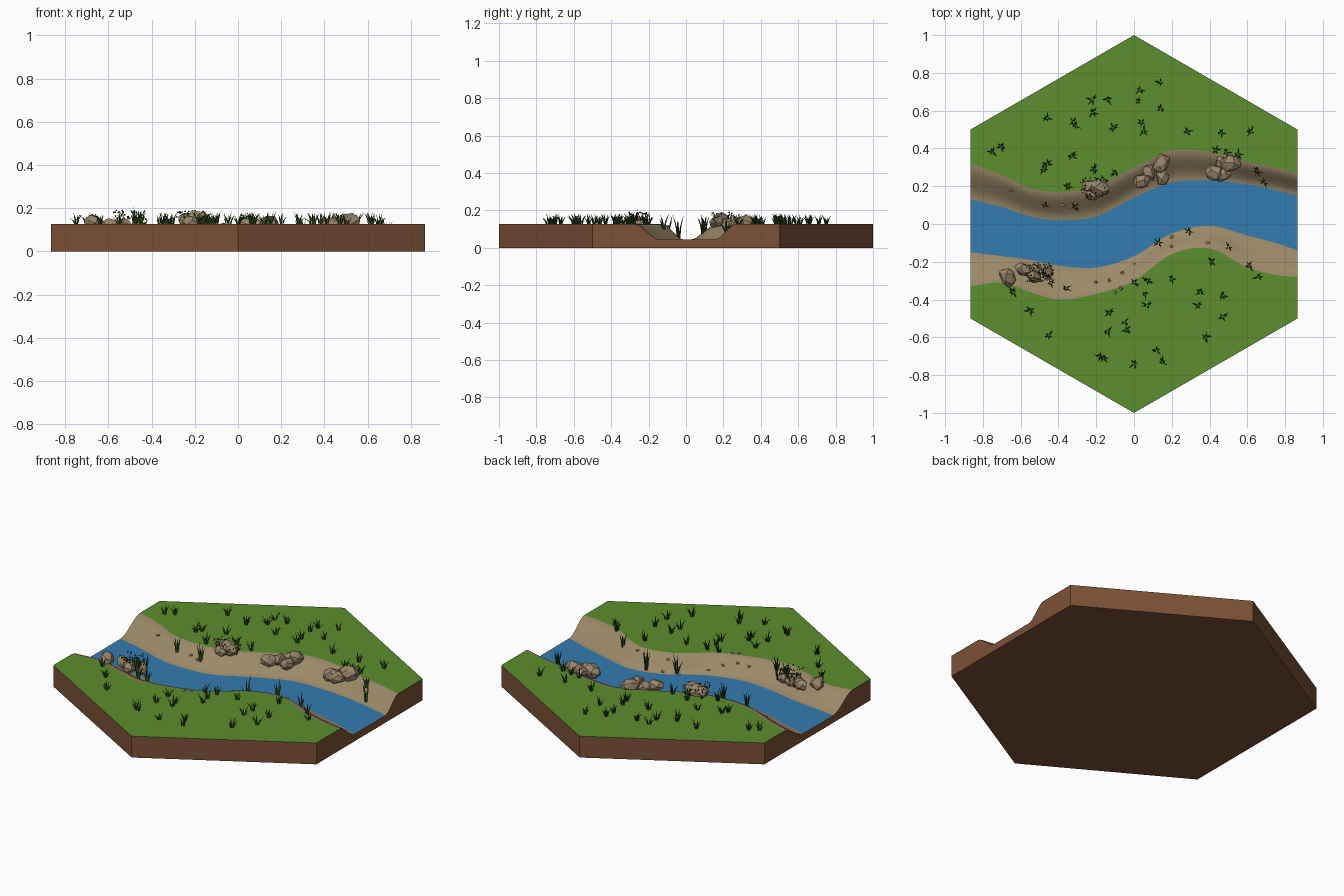
import bpy, bmesh, math, random
from mathutils import Vector, Matrix

if "Cube" in bpy.data.objects:
    bpy.data.objects.remove(bpy.data.objects["Cube"])

random.seed(7)
W, TOP, WATER = math.sqrt(3) / 2, 0.127, 0.043


def srgb(name, r, g, b):
    m = bpy.data.materials.new(name)
    lin = [((c / 255 + 0.055) / 1.055) ** 2.4 for c in (r, g, b)]
    m.diffuse_color = (*lin, 1)
    m.use_nodes = True
    m.node_tree.nodes["Principled BSDF"].inputs["Base Color"].default_value = m.diffuse_color
    return m


GRASS = srgb("grass green", 92, 142, 46)
SAND = srgb("bank sand", 156, 138, 104)
BLUE = srgb("water blue", 52, 124, 176)
SOIL = srgb("soil brown", 124, 81, 55)
STONE = srgb("stone grey brown", 150, 132, 104)
BLADE = srgb("blade dark green", 50, 84, 28)
LEAF = srgb("leaf deep green", 34, 50, 20)

# River lines, sampled at these x stations
XS = [-W, -.7, -.55, -.4, -.2, 0, .2, .4, .6, .75, W]
FRONT_GRASS = [-.33, -.31, -.36, -.40, -.37, -.30, -.16, -.13, -.23, -.27, -.28]
FRONT_WATER = [-.15, -.17, -.19, -.22, -.23, -.17, -.05, -.01, -.06, -.10, -.14]
BACK_WATER = [.13, .09, .04, .02, .04, .14, .22, .23, .21, .18, .15]
BACK_GRASS = [.32, .26, .19, .17, .20, .30, .39, .38, .33, .30, .27]


def line(ys):
    """Smooth curve y(x) through the stations."""
    n = len(XS)
    slope = [(ys[min(i + 1, n - 1)] - ys[max(i - 1, 0)]) /
             (XS[min(i + 1, n - 1)] - XS[max(i - 1, 0)]) for i in range(n)]

    def f(x):
        i = max(k for k in range(n - 1) if XS[k] <= x + 1e-9 or k == 0)
        h = XS[i + 1] - XS[i]
        t = (x - XS[i]) / h
        return ((2*t**3 - 3*t**2 + 1) * ys[i] + (t**3 - 2*t**2 + t) * h * slope[i]
                + (3*t**2 - 2*t**3) * ys[i + 1] + (t**3 - t**2) * h * slope[i + 1])
    return f


fg, fw, bw, bg = map(line, (FRONT_GRASS, FRONT_WATER, BACK_WATER, BACK_GRASS))


def hex_front(x):
    return -(1 - abs(x) / math.sqrt(3))


def hex_back(x):
    return -hex_front(x)


def height(x, y):
    if y < fw(x):
        t = (fw(x) - y) / (fw(x) - fg(x))
    elif y > bw(x):
        t = (y - bw(x)) / (bg(x) - bw(x))
    else:
        t = 0
    t = min(max(t, 0), 1)
    return WATER + (TOP - WATER) * t * t * (3 - 2 * t)


def finish(name, bm, mat, smooth=False):
    me = bpy.data.meshes.new(name)
    bm.to_mesh(me)
    bm.free()
    me.materials.append(mat)
    for p in me.polygons:
        p.use_smooth = smooth
    if smooth:
        me.set_sharp_from_angle(angle=math.radians(40))
    ob = bpy.data.objects.new(name, me)
    bpy.context.collection.objects.link(ob)
    return ob


N = 64
COLS = [-W + 2 * W * i / N for i in range(N + 1)]


def strip(name, lo, hi, rows, mat):
    """Surface between two lines across the tile."""
    bm = bmesh.new()
    grid = []
    for x in COLS:
        ys = [lo(x) + (hi(x) - lo(x)) * j / rows for j in range(rows + 1)]
        grid.append([bm.verts.new((x, y, height(x, y))) for y in ys])
    for a, b in zip(grid, grid[1:]):
        for j in range(rows):
            bm.faces.new((a[j], b[j], b[j + 1], a[j + 1]))
    finish(name, bm, mat, True)


strip("front_grass", hex_front, fg, 4, GRASS)
strip("front_bank", fg, fw, 8, SAND)
strip("water", fw, bw, 4, BLUE)
strip("back_bank", bw, bg, 8, SAND)
strip("back_grass", bg, hex_back, 4, GRASS)

# Soil block: walls following the outline, with a flat bottom
end = lambda x: [(x, lo(x) + (hi(x) - lo(x)) * j / 8)
                 for lo, hi in ((hex_front, fg), (fg, fw), (fw, bw), (bw, bg), (bg, hex_back))
                 for j in range(8)]
outline = ([(x, hex_front(x)) for x in COLS[:-1]] + end(W)
           + [(x, hex_back(x)) for x in COLS[:0:-1]]
           + [(-W, hex_back(W))] + end(-W)[:0:-1])
bm = bmesh.new()
low = [bm.verts.new((x, y, 0)) for x, y in outline]
high = [bm.verts.new((x, y, height(x, y))) for x, y in outline]
for i in range(len(low)):
    k = (i + 1) % len(low)
    bm.faces.new((low[i], low[k], high[k], high[i]))
bm.faces.new(low[::-1])
finish("soil_block", bm, SOIL)


def rock(bm, x, y, z, sx, sy, sz, pts=18):
    """Faceted stone: hull of points spread on an ellipsoid."""
    rot = Matrix.Rotation(random.uniform(0, 6.28), 3, 'Z')
    vs = []
    for i in range(pts):
        c = 1 - 2 * (i + .5) / pts
        a = i * 2.4 + random.uniform(-.3, .3)
        r = math.sqrt(1 - c * c)
        v = rot @ Vector((r * math.cos(a) * sx, r * math.sin(a) * sy, c * sz))
        vs.append(bm.verts.new(v * random.uniform(.9, 1.08) + Vector((x, y, z))))
    res = bmesh.ops.convex_hull(bm, input=vs)
    bmesh.ops.delete(bm, geom=[g for g in res["geom_interior"] if isinstance(g, bmesh.types.BMVert)],
                     context='VERTS')


# Boulders along both banks
bm = bmesh.new()
for x, y, s in [(-.67, -.28, .05), (-.59, -.24, .042), (-.53, -.27, .045), (-.52, -.235, .035),
                (-.46, -.25, .038), (-.19, .19, .055), (-.24, .2, .04), (-.22, .155, .036),
                (.04, .225, .045), (.08, .27, .04), (.15, .25, .045), (.145, .32, .052),
                (.43, .27, .052), (.47, .26, .045), (.51, .32, .055), (.46, .32, .035)]:
    z = max(height(x, y), .1)
    rock(bm, x, y, z + .02, s * 1.15, s * .85, s * .75 + .004)
finish("boulders", bm, STONE)

# Pebbles on the sand
bm = bmesh.new()
for x, y in [(-.13, -.3), (-.06, -.26), (-.07, -.34), (-.2, -.31), (.12, -.1), (.2, -.07), (.2, -.12),
             (-.65, .18), (-.38, .1), (-.33, .09), (.39, -.1), (-.1, -.36), (.0, -.21)]:
    rock(bm, x, y, height(x, y), .014, .01, .007, 12)
finish("pebbles", bm, STONE)


def blade(bm, base, lean, h, w):
    """Bent three-sided grass blade tapering to a point."""
    rings = []
    for t, k in ((0, .7), (.5, 1)):
        c = base + lean * t * t + Vector((0, 0, h * t))
        rings.append([bm.verts.new(c + Vector((math.cos(a), math.sin(a), 0)) * w * k)
                      for a in (0, 2.09, 4.19)])
    tip = bm.verts.new(base + lean + Vector((0, 0, h)))
    a, b = rings
    for i in range(3):
        k = (i + 1) % 3
        bm.faces.new((a[i], a[k], b[k], b[i]))
        bm.faces.new((b[i], b[k], tip))


def tuft(bm, x, y, z, h, n, spread):
    for i in range(n):
        a = 6.28 * i / n + random.uniform(-.5, .5)
        d = Vector((math.cos(a), math.sin(a), 0))
        blade(bm, Vector((x, y, z - .004)) + d * .006, d * random.uniform(.3, 1) * spread,
              h * random.uniform(.55, 1.05), .0042)


# Grass tufts over the fields, taller on the banks
TUFTS = [(.14, .75), (.03, .71), (.02, .65), (.14, .61), (-.14, .66), (-.22, .66), (-.22, .59), (-.11, .51),
         (-.46, .56), (-.32, .54), (-.31, .52), (.04, .54), (.05, .49), (.28, .49), (.46, .48), (.62, .49),
         (-.7, .41), (-.75, .38), (-.46, .32), (-.48, .29), (-.33, .36), (-.21, .29), (-.35, .2), (-.47, .1),
         (.43, .39), (.49, .38), (.55, .37), (.65, .28), (.69, .22), (-.1, .27), (-.31, .09), (.13, -.1),
         (.29, -.04), (.41, -.2), (.5, -.12), (.61, -.22), (.66, -.28), (.35, -.36), (.47, -.38), (.47, -.49),
         (.34, -.43), (.38, -.6), (.2, -.29), (0, -.31), (.07, -.3), (.06, -.37), (.07, -.43), (-.55, -.46),
         (-.13, -.47), (-.14, -.57), (-.05, -.52), (-.04, -.56), (-.45, -.59), (-.18, -.7), (-.16, -.71),
         (0, -.74), (.12, -.67), (.15, -.73), (-.36, -.34), (-.64, -.36), (-.44, -.31)]
bm = bmesh.new()
for x, y in TUFTS:
    z = height(x, y)
    tuft(bm, x, y, z, .06 + (TOP - z) * 1.0, random.randint(5, 7), .032)
finish("grass_tufts", bm, BLADE)

# Reeds and small leafy sprigs growing among two boulder groups
reeds, leaves = bmesh.new(), bmesh.new()
for cx, cy, h in ((-.21, .19, .085), (-.5, -.25, .1)):
    for i in range(7):
        x, y = cx + random.uniform(-.06, .06), cy + random.uniform(-.05, .05)
        tuft(reeds, x, y, .12, h * random.uniform(.6, .95), 3, .025)
    for i in range(45):
        p = Vector((cx + random.uniform(-.075, .075), cy + random.uniform(-.055, .055),
                    random.uniform(.145, .19)))
        bmesh.ops.create_icosphere(leaves, subdivisions=1, radius=.0045, matrix=Matrix.Translation(p))
finish("reeds", reeds, BLADE)
finish("sprig_leaves", leaves, LEAF)
